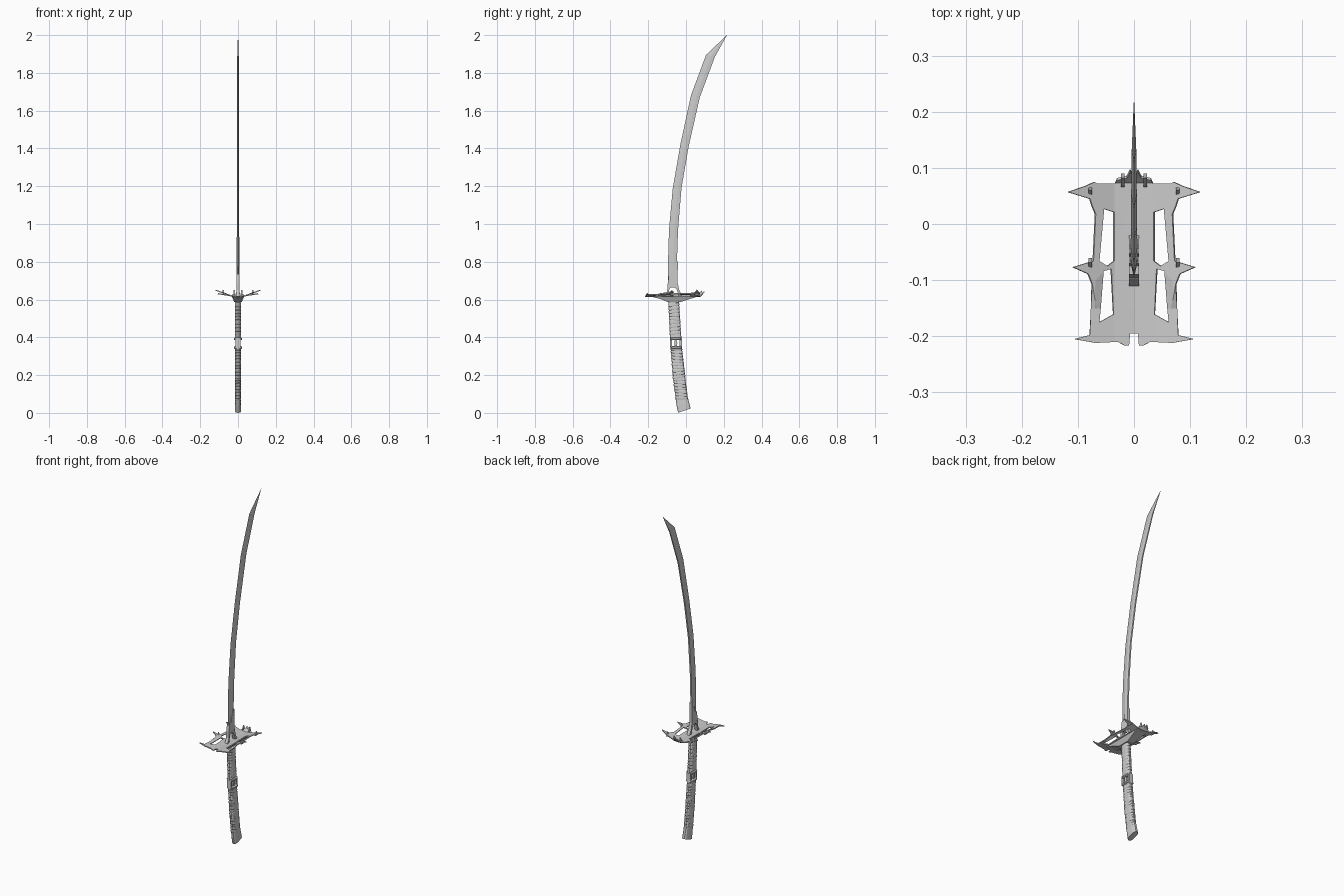
import bpy, bmesh, math, random
from mathutils import Vector

if "Cube" in bpy.data.objects:
    bpy.data.objects.remove(bpy.data.objects["Cube"])

random.seed(4)


def finish(name, bm):
    bmesh.ops.recalc_face_normals(bm, faces=bm.faces)
    me = bpy.data.meshes.new(name)
    bm.to_mesh(me)
    bm.free()
    ob = bpy.data.objects.new(name, me)
    bpy.context.collection.objects.link(ob)
    return ob


def loft(name, rings):
    bm = bmesh.new()
    vs = [[bm.verts.new(p) for p in r] for r in rings]
    n = len(rings[0])
    for a, b in zip(vs, vs[1:]):
        for i in range(n):
            j = (i + 1) % n
            bm.faces.new((a[i], a[j], b[j], b[i]))
    bm.faces.new(vs[0])
    bm.faces.new(vs[-1])
    return finish(name, bm)


def prism(name, profile, half, x=0.0):
    return loft(name, [[(x + s * half, y, z) for y, z in profile] for s in (-1, 1)])


# Blade: sharp convex edge, central ridge, flat spine
edge = [(-.095, .665), (-.095, .80), (-.09, .97), (-.07, 1.19), (-.03, 1.42), (.026, 1.68), (.106, 1.895), (.215, 1.999)]
spine = [(-.048, .665), (-.048, .80), (-.042, .97), (-.024, 1.19), (.014, 1.41), (.073, 1.67), (.153, 1.885), (.217, 2.0)]
rings = []
for k, (e, s) in enumerate(zip(edge, spine)):
    e, s = Vector((0, *e)), Vector((0, *s))
    t = (.007, .007, .0065, .006, .0055, .005, .004, .0005)[k]
    m = e.lerp(s, .6)
    dx, ds = Vector((t, 0, 0)), Vector((t * .7, 0, 0))
    rings.append([e, m + dx, s + ds, s - ds, m - dx])
loft("blade", rings)

# Blade collar with slanted stepped top, and the legs that carry it
prism("blade_collar", [(-.098, .67), (-.045, .67), (-.043, .80), (-.053, .805), (-.058, .77),
                       (-.07, .775), (-.075, .735), (-.09, .735)], .0085)
prism("collar_leg_front", [(-.098, .685), (-.075, .675), (-.088, .655), (-.097, .615), (-.112, .615), (-.098, .65)], .009)
prism("collar_leg_back", [(-.068, .675), (-.043, .685), (-.036, .65), (-.018, .615), (-.036, .615), (-.05, .655)], .009)

# Handle centre line and depth
KEYS = [(0, -.006, .032), (.07, -.022, .034), (.18, -.036, .034), (.36, -.053, .031), (.60, -.066, .029)]


def at(z):
    for a, b in zip(KEYS, KEYS[1:]):
        if z <= b[0]:
            f = (z - a[0]) / (b[0] - a[0])
            return [a[i] + f * (b[i] - a[i]) for i in (1, 2)]
    return KEYS[-1][1:]


def oval(z, sx, k=1.0, tilt=0.0):
    c, h = at(z)
    pts = []
    for i in range(12):
        a = math.tau * (i + .5) / 12
        ca, sa = math.cos(a), math.sin(a)
        u = math.copysign(abs(ca) ** .7, ca)
        v = math.copysign(abs(sa) ** .7, sa)
        pts.append((sx * k * u, c + h * k * v, z + tilt * v * h))
    return pts


def wrapped(name, z0, z1, turns):
    step = (z1 - z0) / turns
    rings = []
    for i in range(turns):
        t = random.uniform(-.15, .22) if 0 < i < turns - 1 else 0
        z = z0 + i * step
        rings += [oval(z + .1 * step, .0155, .95, t), oval(z + .3 * step, .0155, 1.03, t),
                  oval(z + .9 * step, .0155, 1.0, t)]
    loft(name, rings)


# Pommel with slanted end, then the two wrapped grips
loft("pommel", [oval(.012, .0155, 1.05, .36), oval(.045, .0155, 1.02, .3), oval(.085, .0145, .97, .1)])
wrapped("lower_grip", .07, .345, 17)
wrapped("upper_grip", .395, .60, 11)

# Open square fitting between the grips
for nm, z in (("fitting_flange_lower", .346), ("fitting_flange_upper", .392)):
    loft(nm, [oval(z - .007, .017), oval(z - .004, .022, 1.03), oval(z + .004, .022, 1.03), oval(z + .007, .017)])
for nm, s in (("fitting_post_front", -1), ("fitting_post_back", 1)):
    y = -.054 + s * .026
    prism(nm, [(y - .006, .345), (y + .006, .345), (y + .006, .394), (y - .006, .394)], .013)
prism("fitting_core", [(-.054 + .008 * math.cos(a), .369 + .021 * math.sin(a))
                       for a in [math.tau * i / 10 for i in range(10)]], .013)

# Guard: half outline with two openings, folded upward toward the tips
outline = [(0, -.195), (.007, -.195), (.009, -.216), (.016, -.217), (.029, -.21), (.068, -.212), (.107, -.205),
           (.079, -.198), (.075, -.107), (.082, -.089), (.109, -.077), (.08, -.068), (.073, -.066), (.069, .018),
           (.075, .032), (.079, .045), (.118, .057), (.086, .068), (.071, .075), (.067, .072), (.034, .072),
           (.030, .080), (.013, .084), (.007, .096), (0, .084)]
holes = [[(.054, .027), (.036, .021), (.036, -.066), (.048, -.075), (.0625, -.066)],
         [(.055, -.084), (.041, -.080), (.037, -.161), (.062, -.175)]]
bm = bmesh.new()
for loop in [outline] + holes:
    vs = [bm.verts.new((x, y, 0)) for x, y in loop]
    for a, b in zip(vs, vs[1:] + vs[:1]):
        bm.edges.new((a, b))
bmesh.ops.triangle_fill(bm, edges=bm.edges[:], use_beauty=True, use_dissolve=False, normal=(0, 0, 1))
for axis, d in ((0, .035), (0, .07), (0, .09), (1, -.15), (1, .074)):
    co, no = [0, 0, 0], [0, 0, 0]
    co[axis], no[axis] = d, 1
    bmesh.ops.bisect_plane(bm, geom=bm.verts[:] + bm.edges[:] + bm.faces[:], plane_co=co, plane_no=no)
for v in bm.verts:
    x, y = v.co.x, v.co.y
    v.co.z = .616 + min(x, .035) * .1 + max(0, x - .035) * (.16 if y < -.15 else .36)
    if y > .075 and x < .04:
        v.co.z += (y - .075) * 1.2
guard = finish("guard_plate", bm)
guard.modifiers.new("mirror", 'MIRROR').use_clip = True
solid = guard.modifiers.new("thickness", 'SOLIDIFY')
solid.thickness = .006
solid.offset = 0

# Tapered keel under the guard
loft("guard_keel", [
    [(-.02, -.10, .588), (.02, -.10, .588), (.02, -.025, .588), (-.02, -.025, .588)],
    [(-.027, -.135, .603), (.027, -.135, .603), (.027, .02, .603), (-.027, .02, .603)],
    [(-.034, -.19, .617), (.034, -.19, .617), (.034, .068, .617), (-.034, .068, .617)]])

# Small upright thorns along the guard
for s, side in ((-1, "left"), (1, "right")):
    for i, (x, y) in enumerate(((.078, -.073), (.078, .057), (.02, .078))):
        prism(f"guard_thorn_{side}_{i + 1}", [(y - .012, .625), (y + .012, .625), (y + .004, .65)], .003, s * x)
